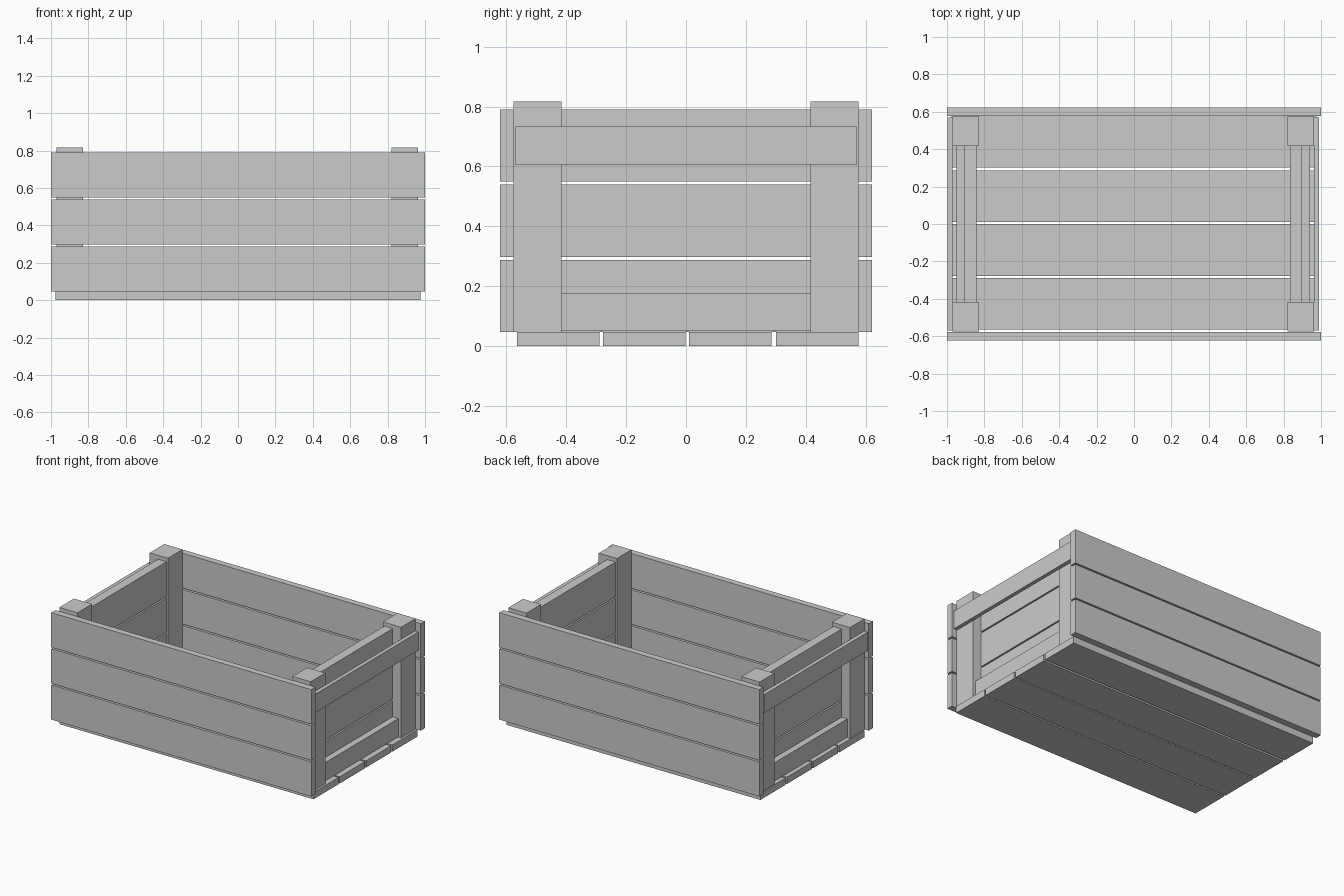
import bpy
import bmesh
from mathutils import Matrix, Vector

if "Cube" in bpy.data.objects:
    bpy.data.objects.remove(bpy.data.objects["Cube"])


def board(name, x, y, z):
    """Box from three (min, max) ranges."""
    lo, hi = Vector((min(x), min(y), min(z))), Vector((max(x), max(y), max(z)))
    bm = bmesh.new()
    bmesh.ops.create_cube(bm, size=1, matrix=Matrix.Diagonal((*(hi - lo), 1)))
    mesh = bpy.data.meshes.new(name)
    bm.to_mesh(mesh)
    bm.free()
    obj = bpy.data.objects.new(name, mesh)
    obj.location = (lo + hi) / 2
    bpy.context.collection.objects.link(obj)
    return obj


ROWS = [(0.047, 0.288), (0.298, 0.539), (0.549, 0.79)]
SHIFT = -0.004  # end frames sit slightly off centre

# Floor planks
for i, y in enumerate([(-0.565, -0.289), (-0.277, -0.001), (0.01, 0.286), (0.301, 0.577)]):
    board(f"floor_plank_{i + 1}", (-0.976, 0.976), y, (0, 0.047))

# Long side planks, front and back
for side, s in (("front", -1), ("back", 1)):
    for i, z in enumerate(ROWS):
        board(f"{side}_plank_{i + 1}", (-1, 1), (s * 0.577, s * 0.622), z)

# Ends: posts, planks between them, outer handle rail and lower rail
for side, s in (("left", -1), ("right", 1)):
    def ends(a, b):
        return (s * a + SHIFT, s * b + SHIFT)

    for corner, t in (("front", -1), ("back", 1)):
        board(f"{side}_{corner}_post", ends(0.826, 0.966), (t * 0.416, t * 0.576), (0.046, 0.817))
    for i, z in enumerate(ROWS):
        board(f"{side}_end_plank_{i + 1}", ends(0.837, 0.901), (-0.416, 0.416), z)
    board(f"{side}_handle_rail", ends(0.966, 0.993), (-0.57, 0.57), (0.605, 0.733))
    board(f"{side}_lower_rail", ends(0.901, 0.945), (-0.416, 0.416), (0.05, 0.177))
